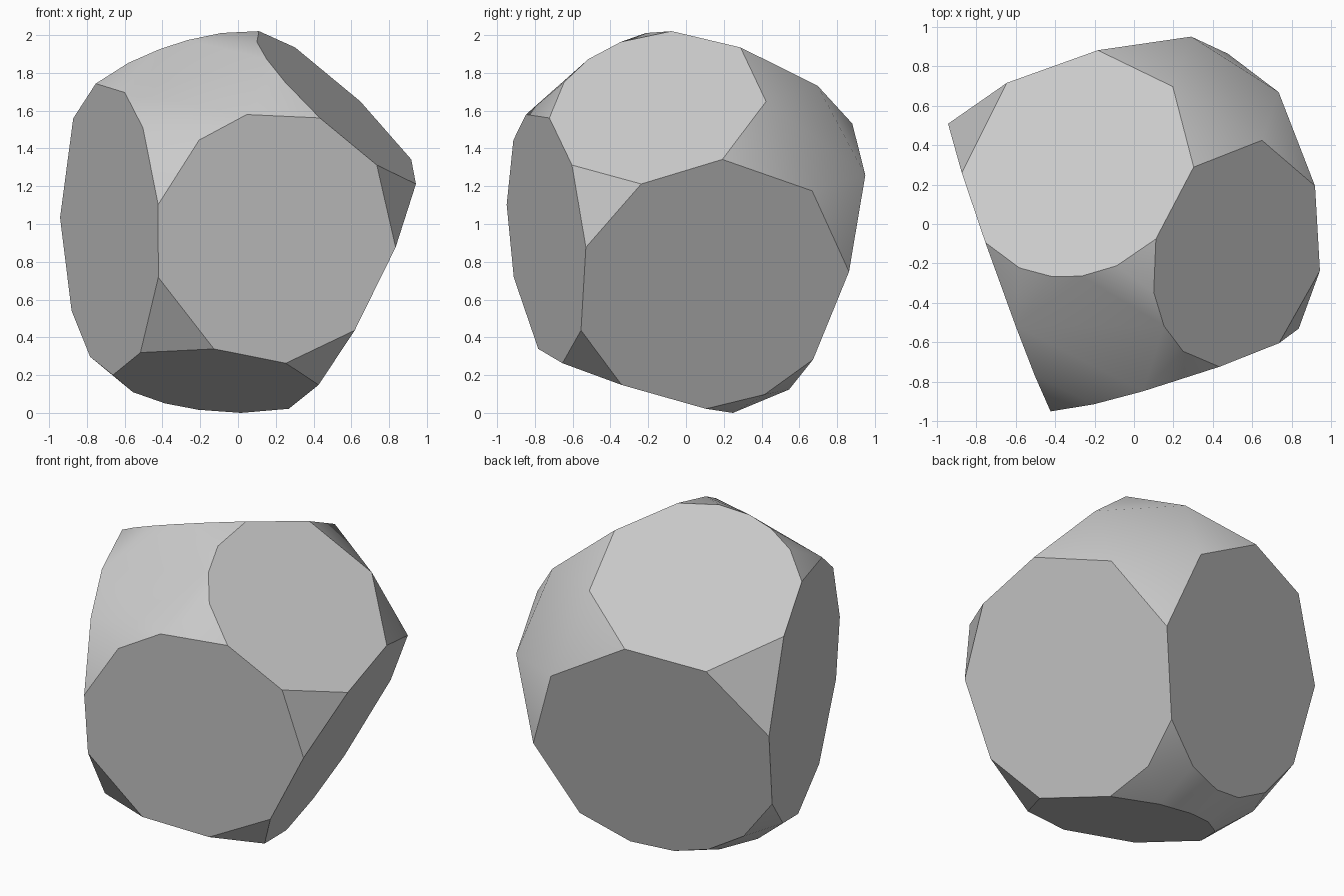
import bpy, bmesh, math
from mathutils import Vector

if "Cube" in bpy.data.objects:
    bpy.data.objects.remove(bpy.data.objects["Cube"], do_unlink=True)

CENTRE = Vector((-0.035, 0.003, 1.0))
RADIUS = 1.033

# Flat cuts on the ball: normal, distance from the centre, edge step along its rim
CUTS = [
    ((0.300, -0.949, -0.092), 0.782, 0.35),    # front
    ((-0.941, -0.337, -0.035), 0.678, 0.36),   # right side
    ((-0.088, -0.300, -0.950), 0.874, 0.25),   # underside
    ((0.668, -0.180, 0.722), 0.851, 0.26),     # upper left
    ((-0.292, 0.363, 0.885), 0.828, 0.21),     # top
    ((0.877, 0.185, -0.443), 0.724, 0.37),     # left side
    ((-0.2835, 0.923, -0.2585), 0.712, 0.29),  # back
]
CUTS = [(Vector(n).normalized(), d, s) for n, d, s in CUTS]


def inside(p, skip=()):
    return all(i in skip or n.dot(p) <= d + 1e-5 for i, (n, d, s) in enumerate(CUTS))


def corners(i, j):
    """Points where the rims of two cuts cross on the ball."""
    (a, da, _), (b, db, _) = CUTS[i], CUTS[j]
    k = a.dot(b)
    base = a * ((da - db * k) / (1 - k * k)) + b * ((db - da * k) / (1 - k * k))
    left = RADIUS ** 2 - base.length_squared
    if left <= 0:
        return []
    along = a.cross(b).normalized() * math.sqrt(left)
    return [p for p in (base + along, base - along) if inside(p, (i, j))]


def rim_points(i):
    """Corners of a cut plus evenly eased points along the free arcs of its rim."""
    n, d, step = CUTS[i]
    u = n.orthogonal().normalized()
    v = n.cross(u)
    r = math.sqrt(RADIUS ** 2 - d * d)

    def at(t):
        return n * d + (u * math.cos(t) + v * math.sin(t)) * r

    found = [p for j in range(len(CUTS)) if j != i for p in corners(i, j)]
    angles = sorted(math.atan2(p.dot(v), p.dot(u)) for p in found)
    points = list(found)
    for t0, t1 in zip(angles, angles[1:] + [angles[0] + math.tau]):
        mid, length = at((t0 + t1) / 2), (t1 - t0) * r
        if length < 0.62 or not inside(mid, (i,)):
            continue
        if mid.y > 0.2 and mid.z > -0.2:       # coarser at the upper back
            step_here = 0.48
        else:
            step_here = step
        count = max(2, round(length / step_here))
        for k in range(1, count):
            f = k / count
            f += 0.04 * math.sin(math.tau * f)
            points.append(at(t0 + (t1 - t0) * f))
    return points


# Wrap all rims into one faceted stone
bm = bmesh.new()
for i in range(len(CUTS)):
    for p in rim_points(i):
        bm.verts.new(p + CENTRE)
bmesh.ops.remove_doubles(bm, verts=bm.verts[:], dist=0.003)
bmesh.ops.convex_hull(bm, input=bm.verts[:])
bmesh.ops.dissolve_limit(bm, angle_limit=math.radians(0.5),
                         verts=bm.verts[:], edges=bm.edges[:])
bmesh.ops.recalc_face_normals(bm, faces=bm.faces[:])

# Flat cuts stay crisp, the corner patches between them shade smoothly
for f in bm.faces:
    f.smooth = True
for f in bm.faces:
    if any(f.normal.dot(n) > 0.9995 for n, d, s in CUTS):
        for e in f.edges:
            e.smooth = False

# Rest on the ground, centred
for axis in range(3):
    lo = min(v.co[axis] for v in bm.verts)
    hi = max(v.co[axis] for v in bm.verts)
    shift = -lo if axis == 2 else -(lo + hi) / 2
    for v in bm.verts:
        v.co[axis] += shift

mesh = bpy.data.meshes.new("faceted_stone")
bm.to_mesh(mesh)
bm.free()
stone = bpy.data.objects.new("faceted_stone", mesh)
bpy.context.collection.objects.link(stone)

grey = bpy.data.materials.new("light grey")
grey.use_nodes = True
colour = (0.6, 0.6, 0.6, 1.0)
grey.diffuse_color = colour
grey.node_tree.nodes["Principled BSDF"].inputs["Base Color"].default_value = colour
mesh.materials.append(grey)
